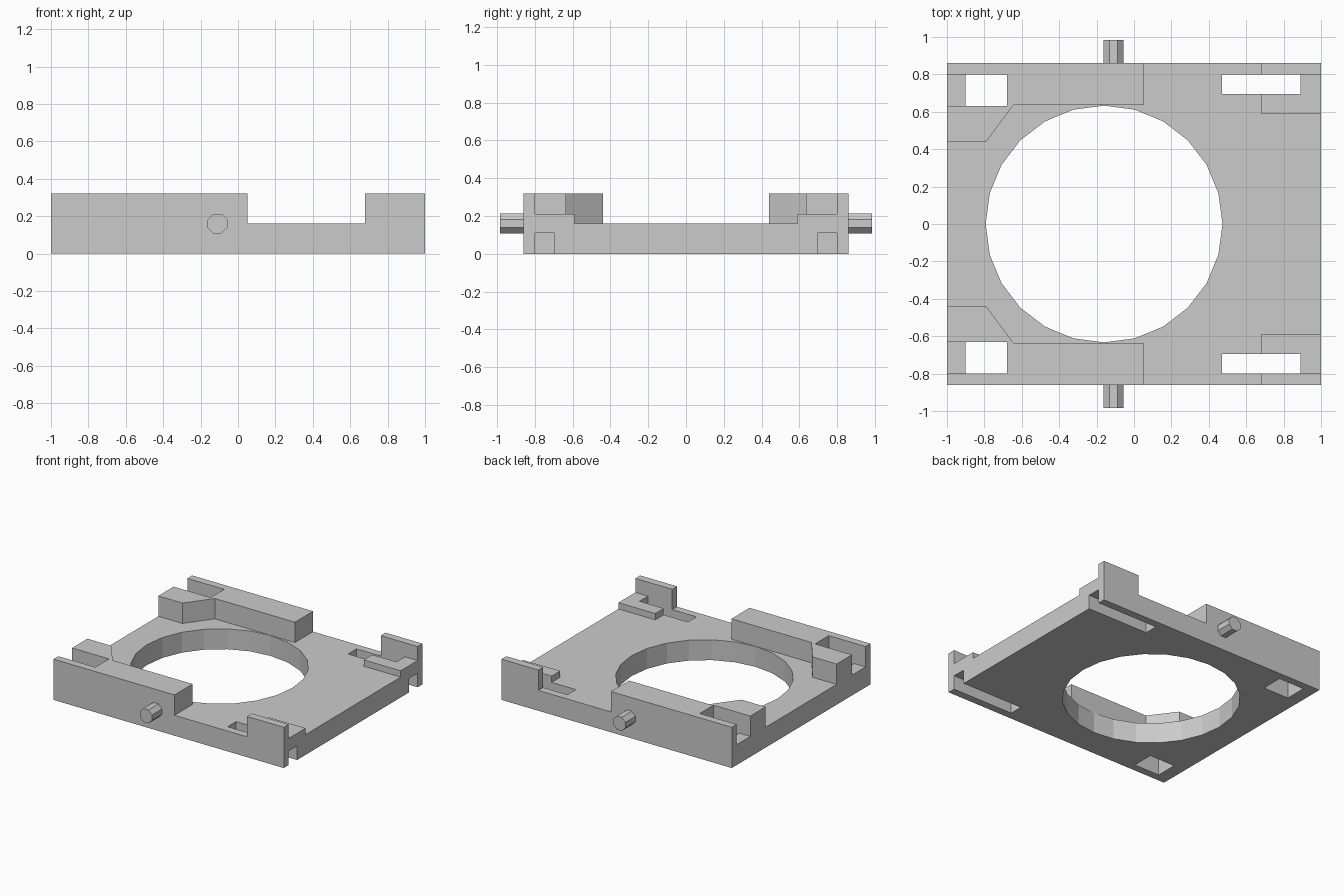
import bpy, bmesh
from math import cos, sin, pi

if "Cube" in bpy.data.objects:
    bpy.data.objects.remove(bpy.data.objects["Cube"], do_unlink=True)

grey = bpy.data.materials.new("light_grey")
grey.use_nodes = True
colour = (0.6, 0.6, 0.6, 1)
grey.diffuse_color = colour
grey.node_tree.nodes["Principled BSDF"].inputs["Base Color"].default_value = colour

WIDE, DEEP = 1.0, 0.86      # half sizes of the deck
DECK, LEDGE, TOP = 0.16, 0.21, 0.32


def prism(name, outline, low, high, along_y=False):
    """Extrude a 2D outline along z, or along y when it is an x-z outline."""
    bm = bmesh.new()

    def place(a, b, c):
        return bm.verts.new((a, c, b) if along_y else (a, b, c))

    lower = [place(a, b, low) for a, b in outline]
    upper = [place(a, b, high) for a, b in outline]
    bm.faces.new(lower)
    bm.faces.new(upper)
    n = len(outline)
    for i in range(n):
        j = (i + 1) % n
        bm.faces.new((lower[i], lower[j], upper[j], upper[i]))
    bmesh.ops.recalc_face_normals(bm, faces=bm.faces)
    mesh = bpy.data.meshes.new(name)
    bm.to_mesh(mesh)
    bm.free()
    mesh.materials.append(grey)
    obj = bpy.data.objects.new(name, mesh)
    bpy.context.collection.objects.link(obj)
    return obj


def box(name, x0, x1, y0, y1, z0, z1):
    return prism(name, [(x0, y0), (x1, y0), (x1, y1), (x0, y1)], z0, z1)


def ring(cx, cy, radius, sides, turn=0.0):
    return [(cx + radius * cos(2 * pi * i / sides + turn),
             cy + radius * sin(2 * pi * i / sides + turn)) for i in range(sides)]


def combine(target, tool, operation):
    """Apply a boolean with the tool, then discard the tool."""
    mod = target.modifiers.new("boolean", "BOOLEAN")
    mod.operation, mod.solver, mod.object = operation, "EXACT", tool
    graph = bpy.context.evaluated_depsgraph_get()
    mesh = bpy.data.meshes.new_from_object(target.evaluated_get(graph))
    target.modifiers.clear()
    target.data = mesh
    bpy.data.objects.remove(tool, do_unlink=True)


# Flat deck
frame = box("frame", -WIDE, WIDE, -DEEP, DEEP, 0, DECK)

for s in (-1, 1):
    # Long rail that widens through a slanted shoulder at its end
    rail = [(-WIDE, 0.44), (-0.79, 0.44), (-0.645, 0.635), (0.05, 0.635),
            (0.05, DEEP), (-WIDE, DEEP)]
    combine(frame, prism("rail", [(x, s * y) for x, y in rail], 0.08, TOP), "UNION")
    # Low ledge and upright tab at the other end
    combine(frame, box("ledge", 0.68, WIDE, s * 0.59, s * DEEP, 0.08, LEDGE), "UNION")
    combine(frame, box("tab", 0.68, WIDE, s * 0.8, s * DEEP, 0.08, TOP), "UNION")

# Round central opening
combine(frame, prism("opening", ring(-0.16, 0, 0.633, 24), -0.1, 0.25), "DIFFERENCE")

for s in (-1, 1):
    # Open notch in the rail end, with a window through the deck
    combine(frame, box("notch", -1.1, -0.68, s * 0.63, s * 0.8, DECK, 0.5), "DIFFERENCE")
    combine(frame, box("window", -0.9, -0.68, s * 0.63, s * 0.8, -0.1, 0.5), "DIFFERENCE")
    # Slot through the ledge, continued as a groove underneath
    combine(frame, box("slot", 0.47, 0.89, s * 0.695, s * 0.8, -0.1, 0.5), "DIFFERENCE")
    combine(frame, box("groove", 0.8, 1.1, s * 0.695, s * 0.8, -0.1, 0.11), "DIFFERENCE")

# Eight-sided pivot pegs
for name, s in (("front_peg", -1), ("back_peg", 1)):
    prism(name, ring(-0.11, DECK, 0.057, 8, pi / 8), s * DEEP, s * 0.985, along_y=True)
